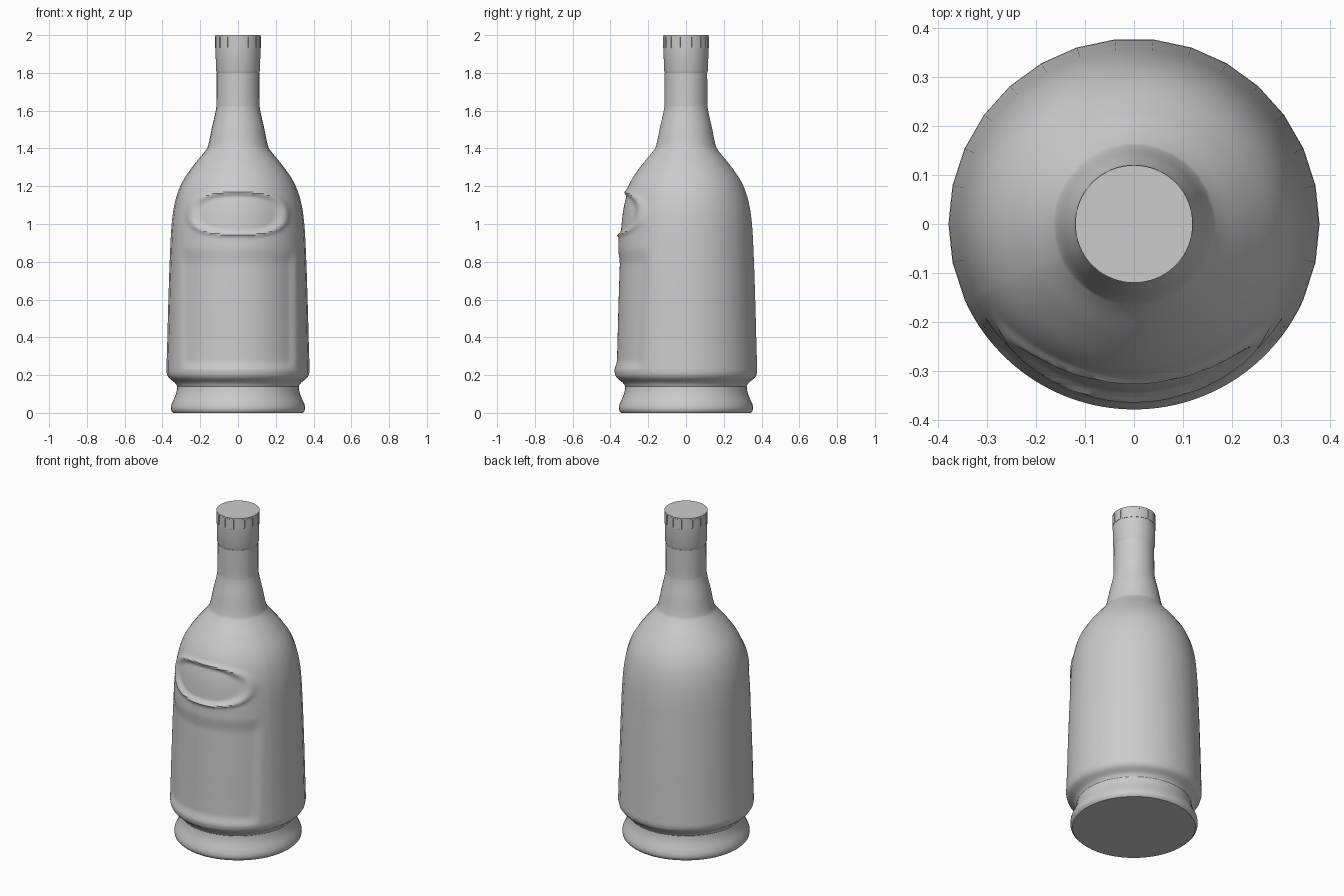
import bpy, bmesh, math

if "Cube" in bpy.data.objects:
    bpy.data.objects.remove(bpy.data.objects["Cube"])


def finish(bm, name, angle=35):
    bmesh.ops.recalc_face_normals(bm, faces=bm.faces)
    me = bpy.data.meshes.new(name)
    bm.to_mesh(me)
    bm.free()
    ob = bpy.data.objects.new(name, me)
    bpy.context.collection.objects.link(ob)
    bpy.ops.object.select_all(action='DESELECT')
    ob.select_set(True)
    bpy.context.view_layer.objects.active = ob
    bpy.ops.object.shade_smooth_by_angle(angle=math.radians(angle))
    return ob


def smooth_profile(pts, subs):
    """Catmull-Rom through (radius, height) points."""
    out = []
    for i in range(len(pts) - 1):
        p0, p1 = pts[max(i - 1, 0)], pts[i]
        p2, p3 = pts[i + 1], pts[min(i + 2, len(pts) - 1)]
        for k in range(subs):
            t = k / subs
            out.append(tuple(
                b + 0.5 * t * (c - a + t * (2*a - 5*b + 4*c - d + t * (3*(b - c) + d - a)))
                for a, b, c, d in zip(p0, p1, p2, p3)))
    return out + [pts[-1]]


def lathe(name, profile, angles, relief=None):
    """Revolve a profile; angle 0 faces the front."""
    bm = bmesh.new()
    rings = []
    for r, z in profile:
        ring = []
        for t in angles:
            rr = r + (relief(r, t, z) if relief else 0)
            ring.append(bm.verts.new((rr * math.sin(t), -rr * math.cos(t), z)))
        rings.append(ring)
    n = len(angles)
    for a, b in zip(rings, rings[1:]):
        for i in range(n):
            j = (i + 1) % n
            bm.faces.new((a[i], a[j], b[j], b[i]))
    bm.faces.new(rings[0])
    bm.faces.new(rings[-1])
    return finish(bm, name)


def step(a, b, x):
    t = min(max((x - a) / (b - a), 0), 1)
    return t * t * (3 - 2 * t)


def front_relief(r, t, z):
    if math.cos(t) < 0.3:
        return 0
    x = abs(r * math.sin(t))
    # shallow label panel
    d = -0.012 * step(0.31, 0.27, x) * step(0.22, 0.28, z) * step(0.88, 0.78, z)
    # oval badge: sunken field inside a raised rim
    h = 0.115 if z > 1.05 else 0.105
    rho = ((x / 0.24) ** 2.5 + (abs(z - 1.05) / h) ** 2.5) ** 0.4
    d += 0.009 * math.exp(-((rho - 1.04) / 0.09) ** 2)
    d -= 0.010 * step(1.0, 0.8, rho)
    return d


def regular(n):
    return [2 * math.pi * (i + 0.5) / n for i in range(n)]


# foot
lathe("foot", [(0.343, 0), (0.353, 0.01), (0.356, 0.025), (0.353, 0.045), (0.341, 0.07),
               (0.331, 0.095), (0.324, 0.12), (0.322, 0.14)], regular(60))

# body: 30 sides, refined across the front for the relief
angles = [math.radians(a) for a in list(range(-66, 67, 2)) + list(range(78, 294, 12))]
body = [(0.322, 0.14), (0.335, 0.16), (0.367, 0.187), (0.378, 0.215), (0.378, 0.26),
        (0.375, 0.36), (0.370, 0.55), (0.364, 0.74), (0.360, 0.84), (0.356, 0.93),
        (0.350, 1.01), (0.339, 1.09), (0.318, 1.17), (0.285, 1.24), (0.232, 1.315),
        (0.175, 1.385), (0.157, 1.42), (0.138, 1.51), (0.118, 1.60), (0.114, 1.65),
        (0.113, 1.80)]
lathe("bottle_body", smooth_profile(body, 8), angles, front_relief)

# cap sleeve, core and lid
lathe("cap_sleeve", [(0.112, 1.80), (0.117, 1.815), (0.119, 1.935)], regular(60))
lathe("cap_core", [(0.1165, 1.93), (0.1165, 1.993)], regular(60))
lathe("cap_lid", [(0.120, 1.990), (0.120, 2.0)], regular(60))

# raised grip panels round the cap
bm = bmesh.new()
count, parts = 14, 4
for k in range(count):
    start = 2 * math.pi * (k + 0.08) / count
    span = 2 * math.pi * 0.84 / count
    cols = []
    for i in range(parts + 1):
        t = start + span * i / parts
        cols.append([bm.verts.new((r * math.sin(t), -r * math.cos(t), z))
                     for r, z in ((0.114, 1.932), (0.121, 1.932), (0.121, 1.992), (0.114, 1.992))])
    for a, b in zip(cols, cols[1:]):
        for i in range(4):
            j = (i + 1) % 4
            bm.faces.new((a[i], a[j], b[j], b[i]))
    bm.faces.new(cols[0])
    bm.faces.new(cols[-1])
finish(bm, "cap_grip_panels")
